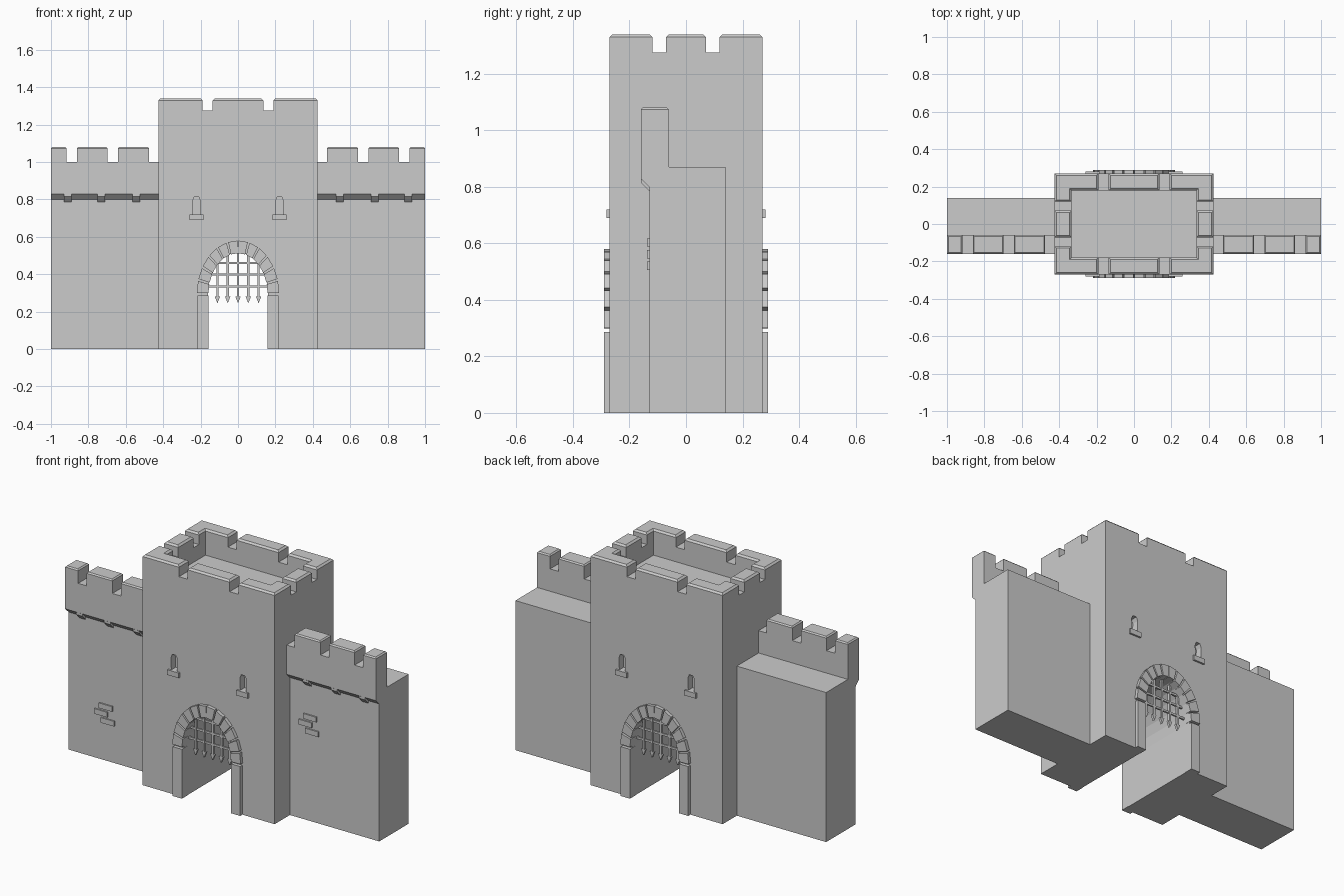
import bpy, bmesh, math

if "Cube" in bpy.data.objects:
    bpy.data.objects.remove(bpy.data.objects["Cube"])


def prisms(name, polys, axis, a, b):
    """Extrude 2D outlines from a to b: axis 'y' takes (x, z), axis 'x' takes (y, z)."""
    bm = bmesh.new()
    for pts in polys:
        place = (lambda p, t: (p[0], t, p[1])) if axis == 'y' else (lambda p, t: (t, p[0], p[1]))
        v0 = [bm.verts.new(place(p, a)) for p in pts]
        v1 = [bm.verts.new(place(p, b)) for p in pts]
        bm.faces.new(v0)
        bm.faces.new(v1[::-1])
        n = len(pts)
        for i in range(n):
            bm.faces.new((v0[i], v1[i], v1[(i + 1) % n], v0[(i + 1) % n]))
    bmesh.ops.recalc_face_normals(bm, faces=bm.faces)
    me = bpy.data.meshes.new(name)
    bm.to_mesh(me)
    bm.free()
    ob = bpy.data.objects.new(name, me)
    bpy.context.collection.objects.link(ob)
    return ob


def rect(x0, x1, z0, z1):
    return [(x0, z0), (x1, z0), (x1, z1), (x0, z1)]


def cut(ob, cutter):
    cutter.hide_render = True
    m = ob.modifiers.new("cut", 'BOOLEAN')
    m.operation, m.solver, m.object = 'DIFFERENCE', 'EXACT', cutter
    bpy.context.view_layer.objects.active = ob
    bpy.ops.object.modifier_apply(modifier=m.name)
    bpy.data.objects.remove(cutter)


def chamfer_top(ob, z, width):
    bm = bmesh.new()
    bm.from_mesh(ob.data)
    bmesh.ops.remove_doubles(bm, verts=bm.verts, dist=1e-5)
    edges = [e for e in bm.edges if all(abs(v.co.z - z) < 1e-3 for v in e.verts)
             and len(e.link_faces) == 2 and e.calc_face_angle() > 0.7]
    bmesh.ops.bevel(bm, geom=edges, offset=width, segments=1, affect='EDGES')
    bm.to_mesh(ob.data)
    bm.free()


SPRING = 0.295


def arch(rx, rz, deg):
    t = math.radians(deg)
    return (rx * math.cos(t), SPRING + rz * math.sin(t))


# Gate tower with arched passage, hollow top, battlement gaps and arrow slits
outline = ([(0.425, 0), (0.425, 1.34), (-0.425, 1.34), (-0.425, 0), (-0.16, 0)]
           + [arch(0.16, 0.22, 180 - 15 * i) for i in range(13)] + [(0.16, 0)])
tower = prisms("gate_tower", [outline], 'y', -0.27, 0.27)
cut(tower, prisms("roof_cutter", [rect(-0.335, 0.335, 1.19, 1.5)], 'y', -0.18, 0.18))
cut(tower, prisms("gap_cutter_a", [rect(s * 0.163 - 0.028, s * 0.163 + 0.028, 1.275, 1.5)
                                   for s in (-1, 1)], 'y', -0.5, 0.5))
cut(tower, prisms("gap_cutter_b", [rect(s * 0.095 - 0.024, s * 0.095 + 0.024, 1.275, 1.5)
                                   for s in (-1, 1)], 'x', -0.6, 0.6))
slits = [[(s * 0.222 + x, z) for x, z in
          [(-0.018, 0.72), (0.018, 0.72), (0.021, 0.79), (0.012, 0.812), (-0.012, 0.812), (-0.021, 0.79)]]
         for s in (-1, 1)]
for f in (-1, 1):
    cut(tower, prisms("slit_cutter", slits, 'y', f * 0.23, f * 0.35))
chamfer_top(tower, 1.34, 0.01)

for f, side in ((-1, "front"), (1, "back")):
    # Sills under the arrow slits
    prisms(side + "_slit_sills", [rect(s * 0.222 - 0.037, s * 0.222 + 0.037, 0.69, 0.72)
                                  for s in (-1, 1)], 'y', f * 0.26, f * 0.281)
    # Arch stones and door jambs
    stones = []
    for i in range(12):
        a0, a1 = 15 * i + 1.2, 15 * i + 13.8
        if i in (5, 6):
            a0, a1 = 15 * i + (1.2 if i == 5 else 0.4), 15 * i + (14.6 if i == 5 else 13.8)
        stones.append([arch(0.158, 0.217, a0), arch(0.22, 0.285, a0),
                       arch(0.22, 0.285, a1), arch(0.158, 0.217, a1)])
    prisms(side + "_arch_stones", stones, 'y', f * 0.24, f * 0.29)
    prisms(side + "_jambs", [rect(-0.217, -0.158, 0, 0.287), rect(0.158, 0.217, 0, 0.287)],
           'y', f * 0.24, f * 0.29)
    # Portcullis with pointed bars
    bars = []
    for i in range(-2, 3):
        x = i * 0.055
        top = SPRING + 0.222 * math.sqrt(1 - (x / 0.165) ** 2)
        bars.append(rect(x - 0.006, x + 0.006, 0.275, top))
        bars.append([(x - 0.014, 0.28), (x, 0.245), (x + 0.014, 0.28)])
    prisms(side + "_portcullis_bars", bars, 'y', f * 0.222, f * 0.236)
    rails = []
    for z in (0.335, 0.398, 0.46):
        w = 0.162 * math.sqrt(1 - ((z - SPRING) / 0.222) ** 2)
        rails.append(rect(-w, w, z - 0.006, z + 0.006))
    prisms(side + "_portcullis_rails", rails, 'y', f * 0.224, f * 0.234)

# Side walls with overhanging parapet
profile = [(-0.13, 0), (0.14, 0), (0.14, 0.87), (-0.06, 0.87), (-0.06, 1.08),
           (-0.16, 1.08), (-0.16, 0.83), (-0.13, 0.80)]
corbel = [(-0.159, 0.832), (-0.159, 0.815), (-0.13, 0.785), (-0.11, 0.785), (-0.11, 0.832)]
for s, side, drop in ((-1, "left", 0.29), (1, "right", 0.0)):
    wall = prisms(side + "_wall", [profile], 'x', s * 0.41, s)
    gaps = [rect(s * a, s * b, 1.0, 1.3) for a, b in ((0.38, 0.475), (0.642, 0.697), (0.862, 0.917))]
    cut(wall, prisms("wall_gap_cutter", gaps, 'y', -0.3, 0.0))
    chamfer_top(wall, 1.08, 0.007)
    for c in (0.545, 0.73, 0.91):
        prisms(side + "_corbel", [corbel], 'x', s * (c - 0.02), s * (c + 0.02))
    # Raised bricks
    x0 = 0.515 if s > 0 else -0.80
    bricks = [rect(x0 + dx, x0 + dx + 0.085, z - drop, z + 0.03 - drop)
              for dx, z in ((0, 0.588), (-0.03, 0.547), (0.013, 0.506))]
    prisms(side + "_bricks", bricks, 'y', -0.138, -0.12)
